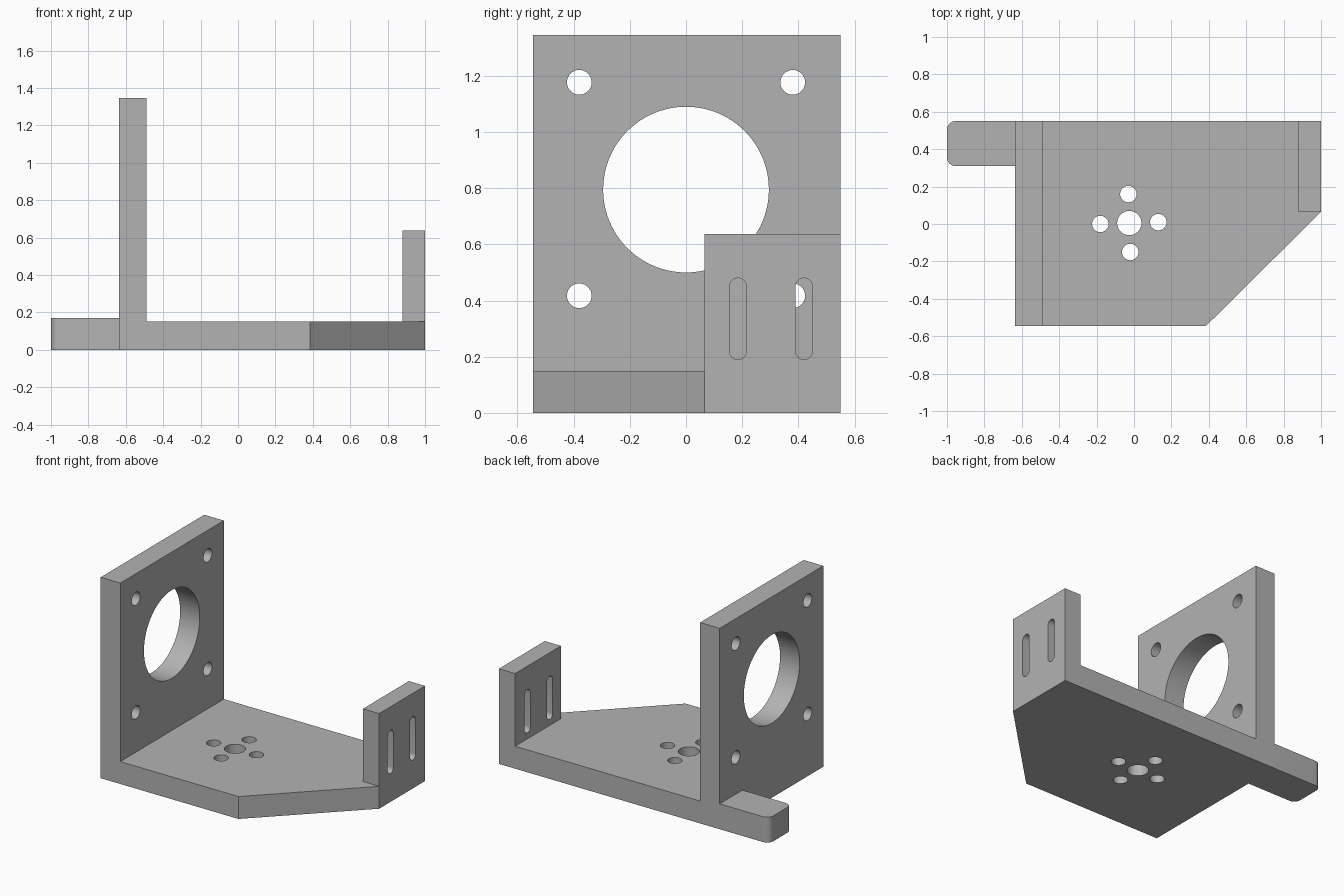
import bpy
from math import cos, sin, pi, radians
from mathutils import Matrix

if "Cube" in bpy.data.objects:
    bpy.data.objects.remove(bpy.data.objects["Cube"], do_unlink=True)

GREY = (0.45, 0.45, 0.45, 1)
mat = bpy.data.materials.new("plain grey")
mat.use_nodes = True
mat.diffuse_color = GREY
mat.node_tree.nodes["Principled BSDF"].inputs["Base Color"].default_value = GREY


def prism(name, outline, low, high, axis="z"):
    """Extrude a counter-clockwise outline along z, or a (y, z) outline along x."""
    n = len(outline)
    place = (lambda a, b, c: (a, b, c)) if axis == "z" else (lambda a, b, c: (c, a, b))
    verts = [place(a, b, c) for c in (low, high) for a, b in outline]
    faces = [list(range(n))[::-1], list(range(n, 2 * n))]
    faces += [[i, (i + 1) % n, n + (i + 1) % n, n + i] for i in range(n)]
    mesh = bpy.data.meshes.new(name)
    mesh.from_pydata(verts, [], faces)
    mesh.materials.append(mat)
    obj = bpy.data.objects.new(name, mesh)
    bpy.context.collection.objects.link(obj)
    return obj


def rect(a0, a1, b0, b1):
    return [(a0, b0), (a1, b0), (a1, b1), (a0, b1)]


def arc(a, b, r, start, end, steps):
    angles = [radians(start + (end - start) * i / steps) for i in range(steps + 1)]
    return [(a + r * cos(t), b + r * sin(t)) for t in angles]


def circle(a, b, r, steps=48):
    return arc(a, b, r, 0, 360, steps)[:-1]


def slot(a, b0, b1, r):
    return arc(a, b1 - r, r, 0, 180, 16) + arc(a, b0 + r, r, 180, 360, 16)


def combine(target, tool, operation):
    """Apply a boolean and remove its tool."""
    mod = target.modifiers.new("join", "BOOLEAN")
    mod.operation, mod.solver, mod.object = operation, "EXACT", tool
    bpy.context.view_layer.objects.active = target
    bpy.ops.object.modifier_apply(modifier=mod.name)
    bpy.data.objects.remove(tool, do_unlink=True)


# Plate dimensions
LEFT, INNER, BACK, FRONT, THICK = -0.635, -0.49, 0.55, -0.545, 0.15

# Base plate with one clipped corner and a five-hole pattern
bracket = prism("bracket", [(LEFT, FRONT), (0.385, FRONT), (1, 0.065),
                            (1, BACK), (LEFT, BACK)], 0, THICK)
for x, y, r in [(-0.025, 0.005, 0.065), (-0.03, 0.16, 0.044), (-0.02, -0.15, 0.044),
                (-0.18, 0, 0.044), (0.13, 0.01, 0.044)]:
    combine(bracket, prism("cutter", circle(x, y, r), -0.1, 0.3), "DIFFERENCE")

# Tall wall with a large bore and four bolt holes
wall = prism("tall_wall", rect(FRONT, BACK, 0, 1.345), LEFT, INNER, "x")
combine(wall, prism("cutter", circle(0, 0.795, 0.295, 96), -0.8, -0.3, "x"), "DIFFERENCE")
for y in (-0.38, 0.38):
    for z in (0.417, 1.177):
        combine(wall, prism("cutter", circle(y, z, 0.044), -0.8, -0.3, "x"), "DIFFERENCE")

# Short end plate with two upright slots
end = prism("end_plate", rect(0.065, BACK, 0, 0.637), 0.88, 1, "x")
for y in (0.185, 0.42):
    combine(end, prism("cutter", slot(y, 0.19, 0.48, 0.03), 0.7, 1.2, "x"), "DIFFERENCE")

# Side tab with rounded outer corners
R = 0.045
tab = prism("side_tab", [(LEFT, 0.31), (LEFT, BACK)]
            + arc(-1 + R, BACK - R, R, 90, 180, 8)
            + arc(-1 + R, 0.31 + R, R, 180, 270, 8), 0, 0.17)

# Fuse into one solid
for part in (wall, end, tab):
    combine(bracket, part, "UNION")
bpy.ops.object.select_all(action="DESELECT")
bracket.select_set(True)
bpy.context.view_layer.objects.active = bracket
bpy.ops.object.shade_smooth_by_angle(angle=radians(30))
